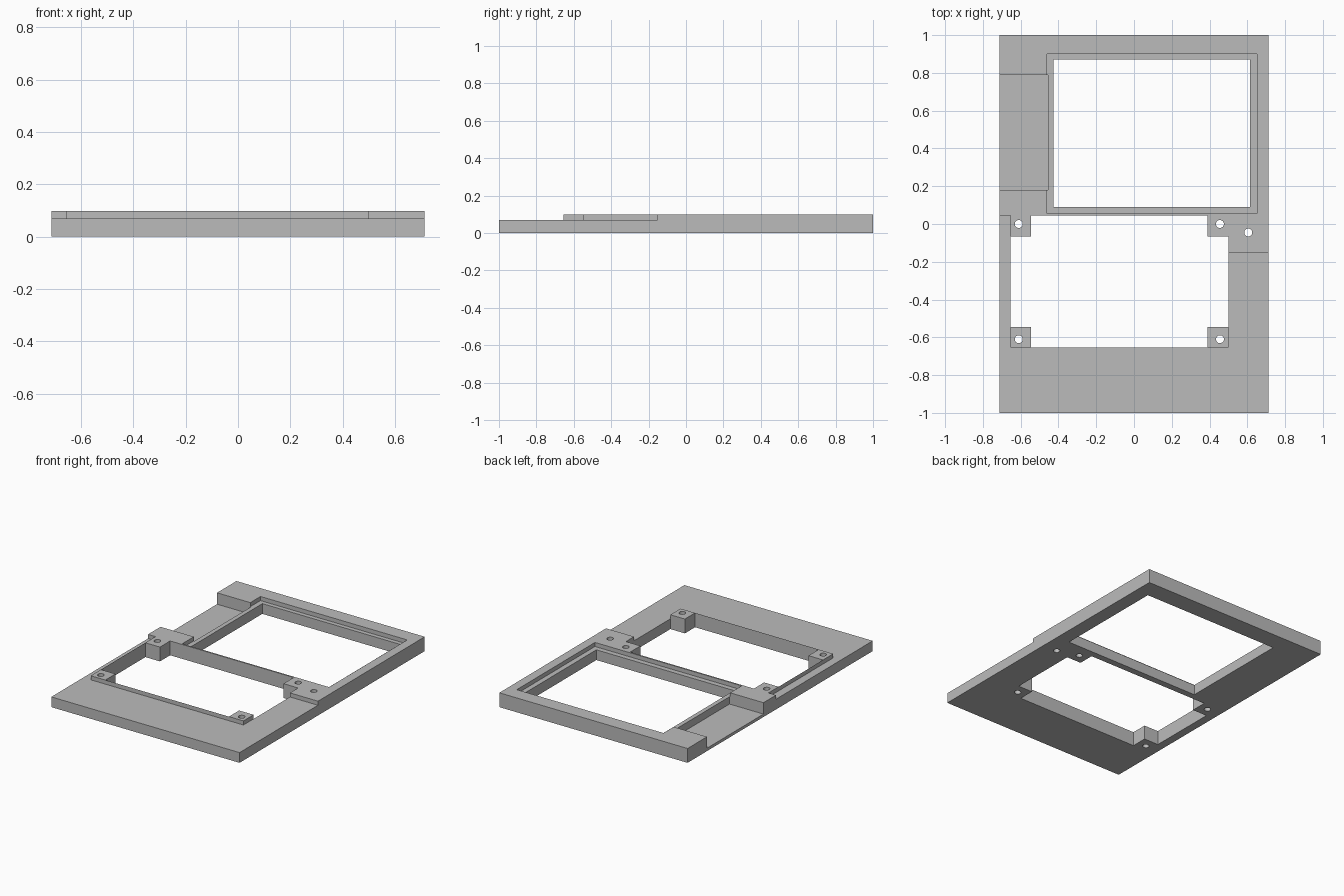
import bpy

if "Cube" in bpy.data.objects:
    bpy.data.objects.remove(bpy.data.objects["Cube"], do_unlink=True)

LOW, TOP, FLOOR = 0.07, 0.098, 0.02   # plate, raised and channel heights
X, Y = 0.712, 1.0                     # half width and half length
OVER = 0.2                            # how far cutters overshoot

grey = bpy.data.materials.new("plain grey")
grey.use_nodes = True
colour = (0.5, 0.5, 0.5, 1)
grey.diffuse_color = colour
grey.node_tree.nodes["Principled BSDF"].inputs["Base Color"].default_value = colour


def box(name, x0, x1, y0, y1, z0, z1):
    bpy.ops.mesh.primitive_cube_add(
        size=1, location=((x0 + x1) / 2, (y0 + y1) / 2, (z0 + z1) / 2))
    ob = bpy.context.object
    ob.name = name
    ob.scale = (x1 - x0, y1 - y0, z1 - z0)
    bpy.ops.object.transform_apply(location=True, rotation=False, scale=True)
    return ob


def cut(target, cutter):
    mod = target.modifiers.new("cut", 'BOOLEAN')
    mod.operation = 'DIFFERENCE'
    mod.solver = 'EXACT'
    mod.object = cutter
    bpy.context.view_layer.objects.active = target
    bpy.ops.object.modifier_apply(modifier=mod.name)
    bpy.data.objects.remove(cutter, do_unlink=True)


# Solid blank for the whole frame
frame = box("mounting_frame", -X, X, -Y, Y, 0, TOP)
frame.data.materials.append(grey)

# Pockets: x range, y range, floor height
pockets = [
    (-0.655, 0.5, -0.545, -0.065, -OVER),          # board opening, wide part
    (-0.545, 0.39, -0.655, 0.045, -OVER),          # board opening, tall part
    (-X - OVER, X + OVER, -Y - OVER, -0.655, LOW),  # lowered front
    (-X - OVER, -0.655, -Y - OVER, 0.045, LOW),    # lowered right strip
    (0.5, X + OVER, -Y - OVER, -0.153, LOW),       # lowered left strip
    (-0.46, 0.65, 0.055, 0.9, LOW),                # screen recess
    (-0.425, 0.615, 0.09, 0.87, -OVER),            # screen window
    (-X - OVER, -0.455, 0.18, 0.79, FLOOR),        # cable channel
]
for x0, x1, y0, y1, z0 in pockets:
    cut(frame, box("pocket", x0, x1, y0, y1, z0, TOP + OVER))

# Screw holes in the four posts and the raised corner
screws = [(x, y) for x in (-0.61, 0.455) for y in (-0.61, 0)] + [(0.605, -0.045)]
for x, y in screws:
    bpy.ops.mesh.primitive_cylinder_add(vertices=32, radius=0.021, depth=1, location=(x, y, 0))
    cut(frame, bpy.context.object)

# Smooth hole walls, keep every edge sharp
bpy.ops.object.select_all(action='DESELECT')
frame.select_set(True)
bpy.context.view_layer.objects.active = frame
bpy.ops.object.shade_smooth_by_angle()
